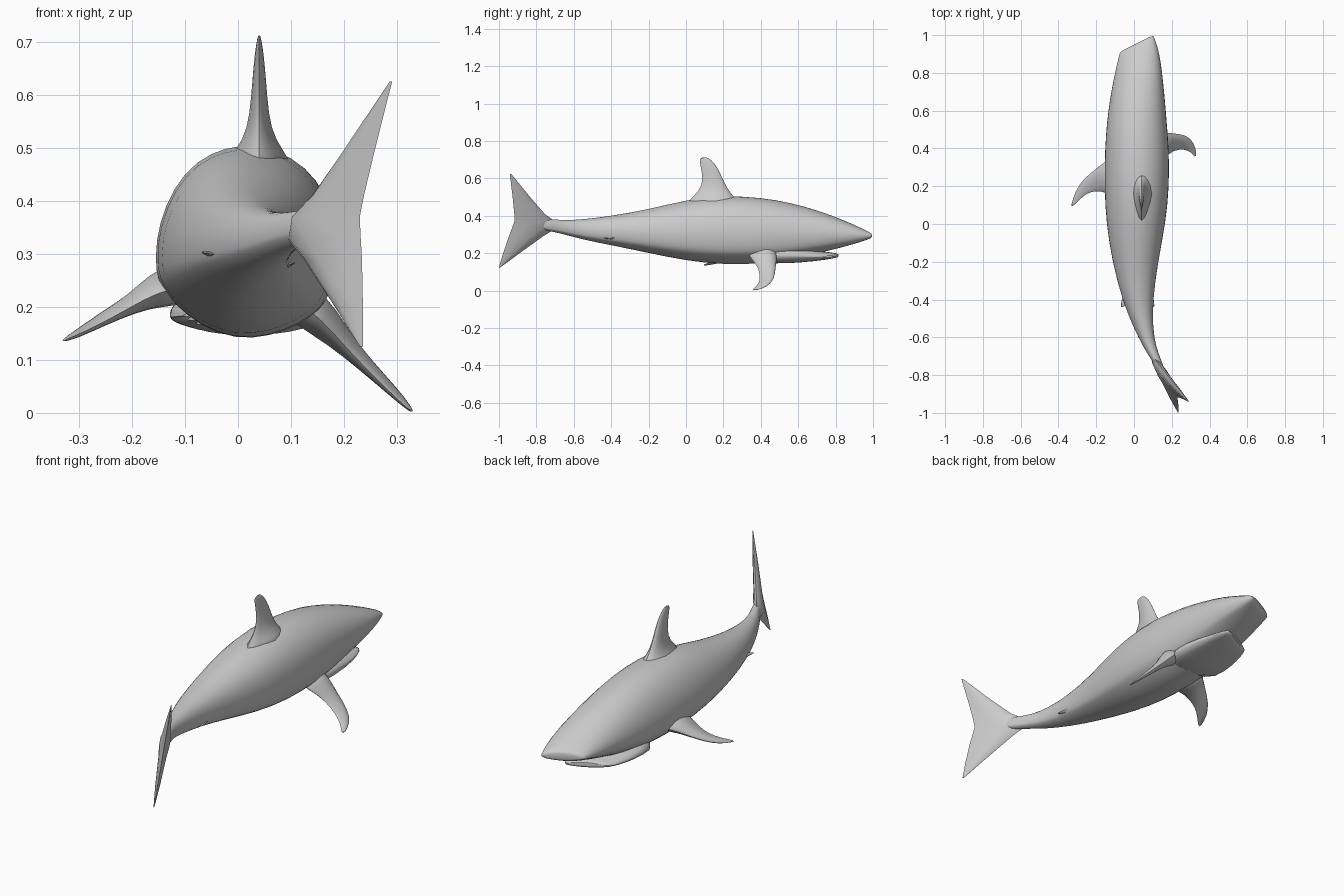
import bpy, bmesh, math
from mathutils import Vector


def loft(name, rings, levels):
    """Skin a list of closed rings, cap both ends, smooth the result."""
    bm = bmesh.new()
    rows = [[bm.verts.new(p) for p in ring] for ring in rings]
    n = len(rows[0])
    for a, b in zip(rows, rows[1:]):
        for i in range(n):
            j = (i + 1) % n
            bm.faces.new((a[i], a[j], b[j], b[i]))
    bm.faces.new(rows[0])
    bm.faces.new(rows[-1])
    bmesh.ops.recalc_face_normals(bm, faces=bm.faces)
    mesh = bpy.data.meshes.new(name)
    bm.to_mesh(mesh)
    bm.free()
    ob = bpy.data.objects.new(name, mesh)
    bpy.context.collection.objects.link(ob)
    if levels:
        mod = ob.modifiers.new("smooth", 'SUBSURF')
        mod.levels = mod.render_levels = levels
    bpy.ops.object.select_all(action='DESELECT')
    ob.select_set(True)
    bpy.context.view_layer.objects.active = ob
    bpy.ops.object.shade_smooth_by_angle(angle=math.radians(45))
    return ob


# Body cross-section: rounded back, chine low on the flank, shallow belly, rolled a little
HALF = [(0.22, 0.98), (0.52, 0.87), (0.79, 0.62), (0.95, 0.25), (1, -0.12),
        (0.95, -0.45), (0.88, -0.57), (0.7, -0.74), (0.38, -0.92)]
full = [(0, 1)] + HALF + [(0, -1)] + [(-x, z) for x, z in reversed(HALF)]
c, s = math.cos(math.radians(8)), math.sin(math.radians(8))
SECTION = [(x * c + z * s, z * c - x * s) for x, z in full]
MX = max(p[0] for p in SECTION)
MZ = max(p[1] for p in SECTION)
NZ = -min(p[1] for p in SECTION)


def body_ring(y, xl, xr, zb, zt, shear=0):
    """Fit the section to the given limits; shear slants the ring for the turned head."""
    cx, w, ring = (xl + xr) / 2, (xr - xl) / 2 * 1.01, []
    for u, v in SECTION:
        x = u / MX * w
        z = zb + (v + NZ) / (MZ + NZ) * (zt - zb)
        ring.append((cx + x, y + shear * x, z))
    return ring


# Body, snout to tail stalk: y, x limits, z limits, slant
loft("body", [body_ring(*r) for r in [
    (0.958, -0.065, 0.098, 0.280, 0.310, 0.5),
    (0.952, -0.072, 0.103, 0.272, 0.320, 0.5),
    (0.920, -0.080, 0.115, 0.258, 0.337, 0.48),
    (0.84, -0.098, 0.138, 0.233, 0.377, 0.4),
    (0.70, -0.122, 0.156, 0.196, 0.432, 0.25),
    (0.55, -0.138, 0.170, 0.162, 0.473, 0.1),
    (0.40, -0.147, 0.184, 0.140, 0.499),
    (0.20, -0.151, 0.186, 0.136, 0.511),
    (0.00, -0.141, 0.166, 0.157, 0.487),
    (-0.20, -0.110, 0.126, 0.200, 0.435),
    (-0.40, -0.060, 0.099, 0.242, 0.400),
    (-0.55, 0.000, 0.099, 0.272, 0.381),
    (-0.65, 0.050, 0.116, 0.300, 0.376),
    (-0.72, 0.093, 0.143, 0.317, 0.383),
    (-0.78, 0.132, 0.168, 0.325, 0.385)]], 1)

# Lower jaw, set back under the snout
loft("lower_jaw", [body_ring(*r) for r in [
    (0.780, -0.075, 0.090, 0.178, 0.200, 0.5),
    (0.770, -0.085, 0.105, 0.170, 0.206, 0.5),
    (0.68, -0.108, 0.140, 0.156, 0.213, 0.35),
    (0.55, -0.127, 0.158, 0.145, 0.245, 0.15),
    (0.40, -0.125, 0.160, 0.142, 0.250)]], 1)


def fin(name, stations, normal, levels=1):
    """Each station: leading point, trailing point, thickness; the section is a lens."""
    n = Vector(normal).normalized()
    lens = [(0, 0), (0.12, 0.32), (0.4, 0.5), (0.75, 0.25),
            (1, 0), (0.75, -0.25), (0.4, -0.5), (0.12, -0.32)]
    return loft(name, [[Vector(a).lerp(Vector(b), t) + n * (th * h) for t, h in lens]
                       for a, b, th in stations], levels)


# Dorsal fin: z, front y, back y, thickness
fin("dorsal_fin", [((0.04, f, z), (0.04, b, z - 0.01), th) for z, f, b, th in [
    (0.45, 0.31, -0.05, 0.19), (0.50, 0.27, 0.0, 0.10), (0.54, 0.23, 0.055, 0.05),
    (0.60, 0.20, 0.083, 0.035), (0.66, 0.172, 0.073, 0.025),
    (0.70, 0.140, 0.067, 0.014), (0.718, 0.105, 0.070, 0.004)]], (1, 0, 0))

# Pectoral fins, each swept back and set lower on the right because the body rolls
fin("right_pectoral_fin", [
    ((0.10, 0.50, 0.23), (0.10, 0.29, 0.22), 0.11),
    ((0.17, 0.49, 0.165), (0.16, 0.335, 0.175), 0.075),
    ((0.215, 0.483, 0.12), (0.205, 0.383, 0.12), 0.042),
    ((0.277, 0.475, 0.06), (0.265, 0.39, 0.06), 0.027),
    ((0.317, 0.437, 0.02), (0.298, 0.378, 0.027), 0.018),
    ((0.332, 0.37, 0.0), (0.328, 0.345, 0.002), 0.006)], (0.7, 0, 0.7))
fin("left_pectoral_fin", [
    ((-0.10, 0.38, 0.25), (-0.10, 0.12, 0.24), 0.11),
    ((-0.155, 0.335, 0.235), (-0.155, 0.155, 0.225), 0.075),
    ((-0.20, 0.298, 0.21), (-0.20, 0.165, 0.20), 0.042),
    ((-0.267, 0.245, 0.175), (-0.245, 0.158, 0.175), 0.028),
    ((-0.313, 0.175, 0.146), (-0.285, 0.127, 0.155), 0.018),
    ((-0.333, 0.10, 0.135), (-0.333, 0.082, 0.135), 0.006)], (-0.45, 0, 0.9))

# Small pelvic fins lying along the chine near the tail
for side, (x, z, out) in {"left": (-0.04, 0.30, -0.03), "right": (0.088, 0.28, 0.02)}.items():
    fin(side + "_pelvic_fin", [
        ((x - out, -0.28, z - 0.012), (x - out * 0.6, -0.45, z), 0.025),
        ((x + out * 0.5, -0.36, z), (x + out * 0.6, -0.44, z), 0.012),
        ((x + out, -0.42, z + 0.004), (x + out, -0.45, z + 0.004), 0.003)], (0.2, 0, 1))


# Tail fin: one swinging sheet with an upper and a lower lobe
def tail_point(y, z):
    return (0.105 + 0.6 * (-0.7 - y) + 0.18 * (z - 0.4), y, z)


fin("tail_fin", [(tail_point(f, z), tail_point(b, z), th) for z, f, b, th in [
    (0.125, -0.992, -1.0, 0.004), (0.20, -0.89, -0.978, 0.022),
    (0.29, -0.765, -0.948, 0.036), (0.33, -0.70, -0.932, 0.048),
    (0.37, -0.70, -0.917, 0.048), (0.41, -0.755, -0.918, 0.038),
    (0.50, -0.833, -0.927, 0.026), (0.625, -0.935, -0.942, 0.004)]], (0.86, 0.5, 0), 0)
